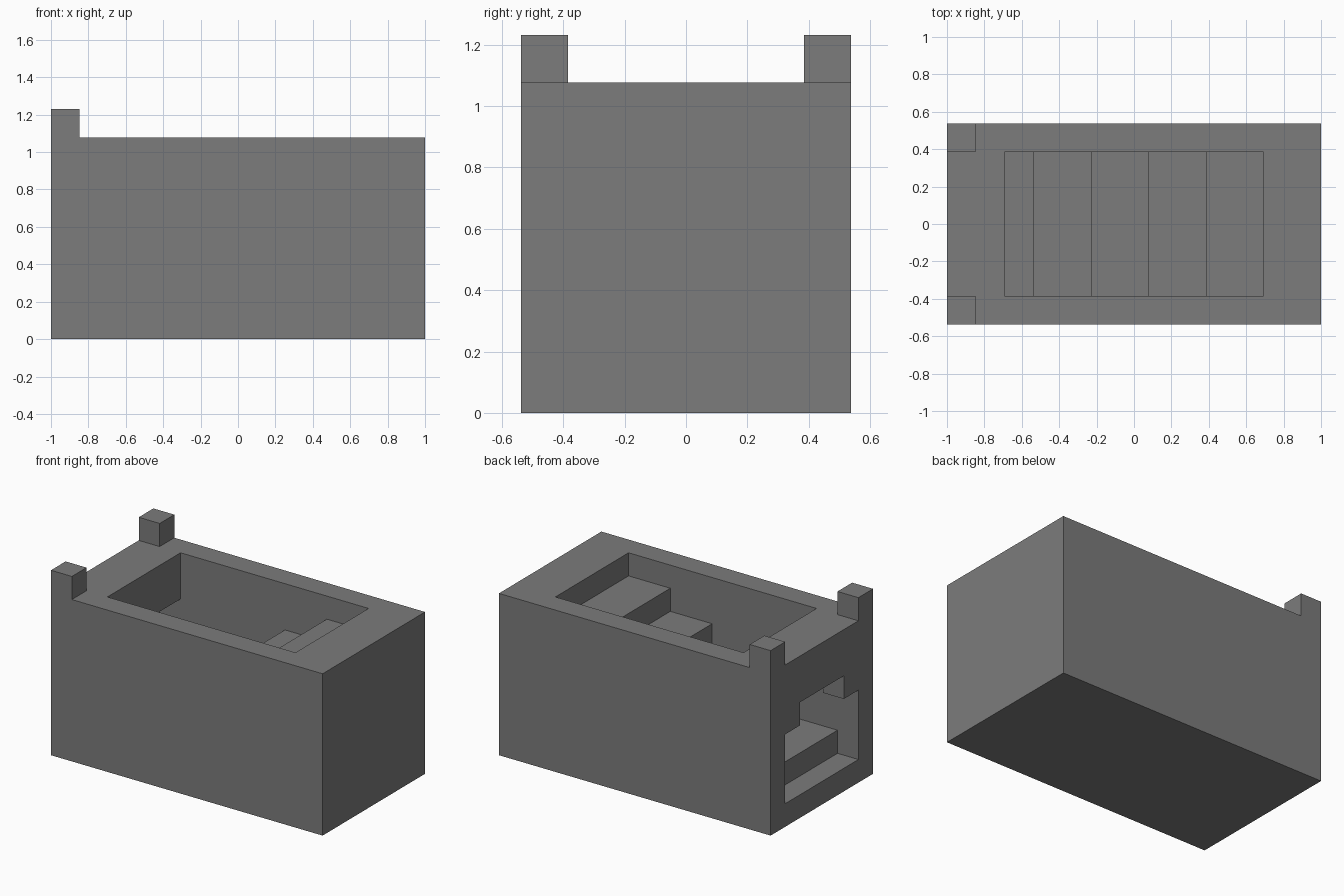
import bpy, bmesh
from mathutils import Vector

if "Cube" in bpy.data.objects:
    bpy.data.objects.remove(bpy.data.objects["Cube"])

U = 2 / 13  # one block

stone = bpy.data.materials.new("grey_stone")
stone.use_nodes = True
colour = (0.2, 0.2, 0.2, 1)
stone.diffuse_color = colour
stone.node_tree.nodes["Principled BSDF"].inputs["Base Color"].default_value = colour


def extrude(name, profile, half_width):
    """Extrude an x-z profile, in blocks, symmetrically along y."""
    bm = bmesh.new()
    face = bm.faces.new([bm.verts.new((x * U, -half_width * U, z * U)) for x, z in profile])
    ret = bmesh.ops.extrude_face_region(bm, geom=[face])
    verts = [v for v in ret["geom"] if isinstance(v, bmesh.types.BMVert)]
    bmesh.ops.translate(bm, vec=Vector((0, 2 * half_width * U, 0)), verts=verts)
    bmesh.ops.recalc_face_normals(bm, faces=bm.faces)
    mesh = bpy.data.meshes.new(name)
    bm.to_mesh(mesh)
    bm.free()
    mesh.materials.append(stone)
    obj = bpy.data.objects.new(name, mesh)
    bpy.context.collection.objects.link(obj)
    return obj


def rect(x0, x1, z0, z1):
    return [(x0, z0), (x1, z0), (x1, z1), (x0, z1)]


def cut(target, cutter):
    cutter.hide_render = True
    mod = target.modifiers.new("cut", "BOOLEAN")
    mod.operation = "DIFFERENCE"
    mod.solver = "EXACT"
    mod.object = cutter
    bpy.ops.object.select_all(action="DESELECT")
    bpy.context.view_layer.objects.active = target
    target.select_set(True)
    bpy.ops.object.modifier_apply(modifier=mod.name)
    bpy.data.objects.remove(cutter)


# Solid block with a raised strip along the entrance end
body = extrude("stairwell_block",
               [(-6.5, 0), (6.5, 0), (6.5, 7), (-5.5, 7), (-5.5, 8), (-6.5, 8)], 3.5)

# Stairwell: doorway floor, rising steps, open top, ceiling behind the door
steps = [(-7, 1)]
for i in range(5):
    x = -5.5 + 2 * i
    steps += [(x, i + 1), (x, i + 2)]
steps += [(4.5, 6), (4.5, 8), (-4.5, 8), (-4.5, 5), (-5.5, 5), (-5.5, 4), (-7, 4)]
cut(body, extrude("stairwell_cutter", steps, 2.5))

# Narrower upper part of the doorway
cut(body, extrude("door_head_cutter", rect(-7, -5, 3, 5), 1.5))

# Gap that leaves two corner posts
cut(body, extrude("post_gap_cutter", rect(-7, -5, 7, 9), 2.5))
